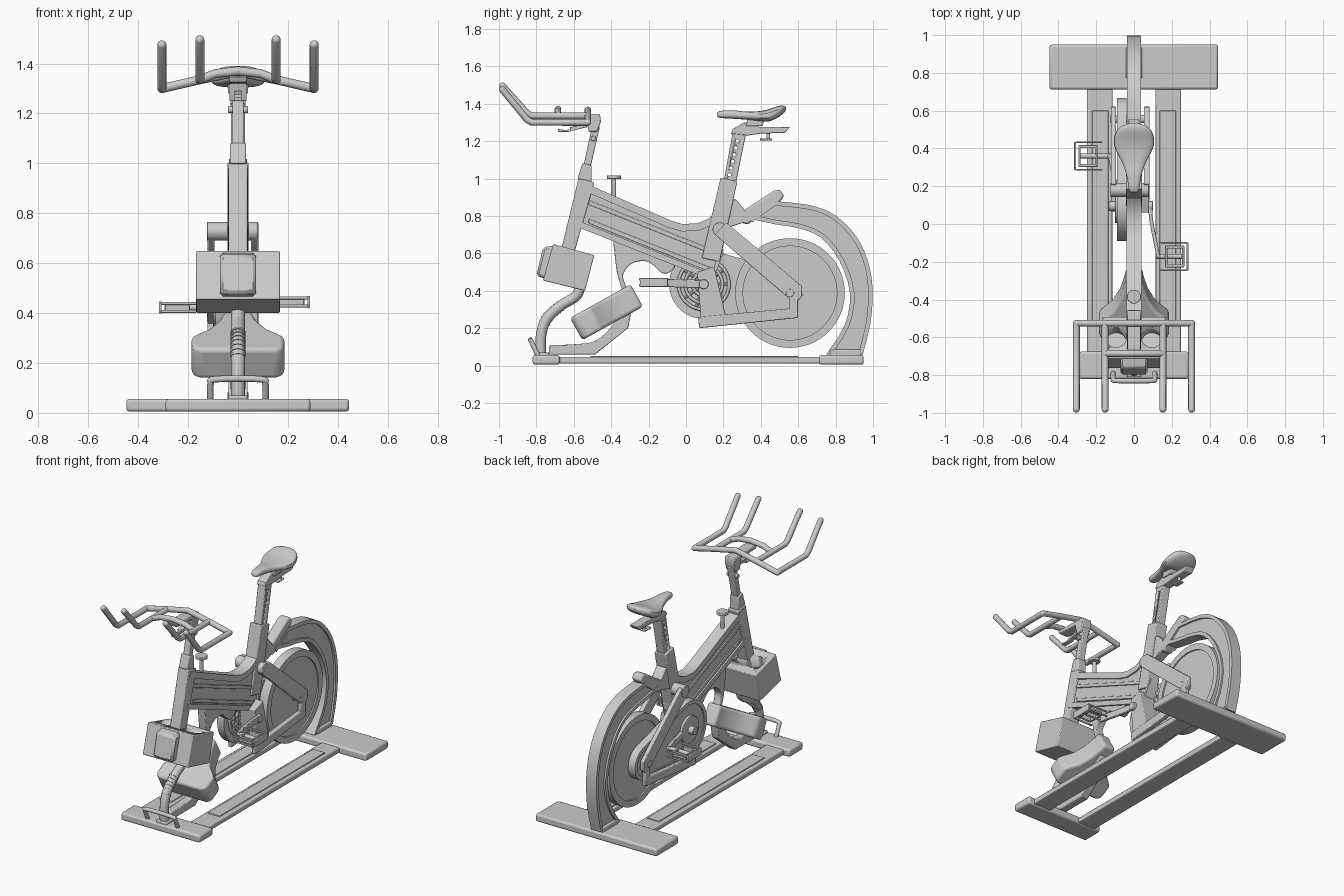
import bpy, bmesh
from math import radians, sin, cos, pi, atan2, acos, hypot, copysign
from mathutils import Vector, Matrix

if "Cube" in bpy.data.objects:
    bpy.data.objects.remove(bpy.data.objects["Cube"])


def finish(name, bm, bevel=0.0, seg=2):
    bmesh.ops.recalc_face_normals(bm, faces=bm.faces)
    me = bpy.data.meshes.new(name)
    bm.to_mesh(me)
    bm.free()
    ob = bpy.data.objects.new(name, me)
    bpy.context.collection.objects.link(ob)
    return shade(ob, bevel, seg)


def shade(ob, bevel=0.0, seg=2):
    bpy.ops.object.select_all(action='DESELECT')
    ob.select_set(True)
    bpy.context.view_layer.objects.active = ob
    bpy.ops.object.shade_smooth_by_angle(angle=radians(35))
    if bevel:
        m = ob.modifiers.new("Bevel", 'BEVEL')
        m.width, m.segments, m.limit_method, m.angle_limit = bevel, seg, 'ANGLE', radians(40)
    return ob


def prism(name, pts, x0, x1, bevel=0.005, seg=2):
    """Side profile (y, z) extruded from x0 to x1."""
    bm = bmesh.new()
    f = bm.faces.new([bm.verts.new((x0, y, z)) for y, z in pts])
    r = bmesh.ops.extrude_face_region(bm, geom=[f])
    bmesh.ops.translate(bm, vec=(x1 - x0, 0, 0), verts=[v for v in r['geom'] if isinstance(v, bmesh.types.BMVert)])
    return finish(name, bm, bevel, seg)


def rim(name, pts, w, x0, x1):
    """Raised strip of width w along the left side of an open (y, z) path."""
    ins = []
    for i, p in enumerate(pts):
        a, b = pts[max(i - 1, 0)], pts[min(i + 1, len(pts) - 1)]
        d = hypot(b[0] - a[0], b[1] - a[1])
        ins.append((p[0] - w * (b[1] - a[1]) / d, p[1] + w * (b[0] - a[0]) / d))
    return prism(name, list(pts) + ins[::-1], x0, x1, 0)


def box(name, x0, x1, y0, y1, z0, z1, bevel=0.006, seg=2):
    return prism(name, [(y0, z0), (y1, z0), (y1, z1), (y0, z1)], x0, x1, bevel, seg)


def cyl(name, a, b, r, n=32, bevel=0.003):
    a, b = Vector(a), Vector(b)
    d = b - a
    bm = bmesh.new()
    M = Matrix.Translation((a + b) / 2) @ d.to_track_quat('Z', 'Y').to_matrix().to_4x4()
    bmesh.ops.create_cone(bm, cap_ends=True, segments=n, radius1=r, radius2=r, depth=d.length, matrix=M)
    return finish(name, bm, bevel)


def smooth(pts, n=4):
    """Catmull-Rom through points of any dimension."""
    P = [pts[0]] + list(pts) + [pts[-1]]
    out = []
    for i in range(1, len(P) - 2):
        for k in range(n):
            t = k / n
            out.append(tuple(.5 * (2 * b + (c - a) * t + (2 * a - 5 * b + 4 * c - d) * t * t + (3 * b - a - 3 * c + d) * t ** 3)
                             for a, b, c, d in zip(*P[i - 1:i + 3])))
    return out + [tuple(pts[-1])]


def tube(name, pts, r, cyclic=False):
    cu = bpy.data.curves.new(name, 'CURVE')
    cu.dimensions, cu.bevel_depth, cu.bevel_resolution, cu.use_fill_caps = '3D', r, 4, True
    sp = cu.splines.new('POLY')
    sp.points.add(len(pts) - 1)
    for p, c in zip(sp.points, pts):
        p.co = (*c, 1)
    sp.use_cyclic_u = cyclic
    ob = bpy.data.objects.new(name, cu)
    bpy.context.collection.objects.link(ob)
    bpy.ops.object.select_all(action='DESELECT')
    ob.select_set(True)
    bpy.context.view_layer.objects.active = ob
    bpy.ops.object.convert(target='MESH')
    return shade(bpy.context.object)


def ball(name, c, r):
    bm = bmesh.new()
    bmesh.ops.create_uvsphere(bm, u_segments=16, v_segments=10, radius=r, matrix=Matrix.Translation(c))
    return finish(name, bm)


def loft(name, rings, bevel=0.0):
    bm = bmesh.new()
    R = [[bm.verts.new(p) for p in ring] for ring in rings]
    for A, B in zip(R, R[1:]):
        for i in range(len(A)):
            bm.faces.new((A[i - 1], A[i], B[i], B[i - 1]))
    bm.faces.new(R[0])
    bm.faces.new(R[-1])
    return finish(name, bm, bevel)


def cut(ob, cutter):
    cutter.hide_render = cutter.hide_viewport = True
    m = ob.modifiers.new("Cut", 'BOOLEAN')
    m.operation, m.object, m.solver = 'DIFFERENCE', cutter, 'EXACT'


def arc(c, r, a0, a1, n):
    return [(c[0] + r * cos(a0 + (a1 - a0) * i / n), c[1] + r * sin(a0 + (a1 - a0) * i / n)) for i in range(n + 1)]


def hull(a, ra, b, rb):
    """Outline of a belt around two circles."""
    t, w = atan2(b[1] - a[1], b[0] - a[0]), acos((ra - rb) / hypot(b[0] - a[0], b[1] - a[1]))
    return arc(a, ra, t + w, t + 2 * pi - w, 24) + arc(b, rb, t - w, t + w, 24)


# Base: two feet joined by two rails
box("rear_foot", -.447, .445, .712, .95, .005, .056, .012)
box("front_foot", -.29, .29, -.82, -.675, .005, .056, .012)
for s in (-1, 1):
    box("floor_rail", s * .115, s * .248, -.69, .73, .012, .046)
    box("rail_strip", s * .135, s * .222, -.51, .6, .04, .052, .003)
U = smooth([(-.11, -.79, .05), (-.11, -.82, .115), (-.09, -.83, .135), (.09, -.83, .135), (.11, -.82, .115), (.11, -.79, .05)])
tube("front_lift_handle", U, .013)

# Rear arch: core web with raised rims
outer = smooth([(.945, .06), (.985, .22), (.998, .38), (.983, .52), (.935, .65), (.86, .75), (.77, .82), (.65, .86), (.47, .88)], 3)
inner = smooth([(.34, .785), (.48, .755), (.6, .735), (.72, .685), (.82, .56), (.876, .39), (.85, .22), (.75, .06)], 3)
prism("rear_arch_core", outer + inner, -.026, .026, 0)
for edge in (outer, inner, [outer[-1], inner[0]]):
    rim("rear_arch_rim", edge, .024, -.038, .038)
box("arch_socket", -.042, .042, .77, .935, .05, .085)
prism("rear_grab_handle", [(.29, .765), (.33, .755), (.5, .875), (.525, .905), (.505, .94), (.47, .935), (.31, .83)], -.035, .035, .01)
prism("arch_bracket", [(.2, .79), (.235, .89), (.265, .89), (.35, .79), (.31, .765), (.2, .73)], -.035, .035)

# Main beam: core, raised border bands and ribs
beam_top = [(-.55, .98), (-.08, .775), (-.02, .757), (.06, .76), (.12, .785), (.165, .83)]
prism("main_beam_core", beam_top + [(.2, .6), (.14, .455), (-.59, .745)], -.029, .029, 0)
rim("beam_top_band", beam_top[::-1], .04, -.04, .04)
rim("beam_bottom_band", [(-.59, .745), (.14, .455), (.19, .57)], .033, -.04, .04)
for z in (.885, .785):
    prism("beam_rib", [(-.52, z), (.13, z - .26), (.13, z - .285), (-.52, z - .025)], -.036, .036, .003)

# Head tube, collar and stem
prism("head_tube", [(-.575, 1.0), (-.49, .98), (-.595, .61), (-.665, .63)], -.038, .038)
prism("head_collar", [(-.58, 1.0), (-.553, 1.083), (-.505, 1.07), (-.505, .98)], -.032, .032)
prism("handlebar_stem", [(-.55, 1.06), (-.5, 1.29), (-.46, 1.28), (-.51, 1.06)], -.023, .023)
prism("stem_clamp", [(-.54, 1.34), (-.46, 1.345), (-.455, 1.305), (-.475, 1.25), (-.52, 1.25)], -.035, .035)
cyl("stem_clamp_pin", (-.04, -.495, 1.215), (.04, -.495, 1.215), .014)
prism("bar_carrier", [(-.7, 1.35), (-.46, 1.345), (-.47, 1.315), (-.69, 1.325)], -.035, .035)
prism("stem_lever", [(-.685, 1.265), (-.62, 1.255), (-.62, 1.275), (-.53, 1.29), (-.53, 1.275), (-.63, 1.25), (-.685, 1.25)], -.015, .015, .003)

# Handlebars: crossbars and four upswept horns
R = .018
tube("rear_crossbar", [(-.305, -.525, 1.3), (-.153, -.525, 1.335), (0, -.525, 1.367), (.153, -.525, 1.335), (.305, -.525, 1.3)], R)
tube("front_crossbar", [(-.153, -.685, 1.335), (-.09, -.685, 1.36), (0, -.685, 1.37), (.09, -.685, 1.36), (.153, -.685, 1.335)], R)
for x, z, top in ((.305, 1.3, 1.475), (.153, 1.335, 1.495)):
    for s in (-1, 1):
        path = [(s * x, -.525, z), (s * x, -.825, z), (s * x, -.85, z + .015), (s * x, -.981, top)]
        tube("handlebar_horn", path, R)
        ball("horn_tip", path[-1], R)
        ball("bar_joint", path[0], R)

# Resistance knob
cyl("knob_shaft", (0, -.385, .86), (0, -.385, 1.0), .012)
cyl("resistance_knob", (0, -.385, .998), (0, -.385, 1.017), .037)

# Seat tube, drilled post and slider
prism("seat_tube", [(.085, .575), (.185, 1.005), (.275, .985), (.18, .555)], -.042, .042)
post = prism("seat_post", [(.195, .95), (.25, 1.25), (.32, 1.235), (.262, .95)], -.028, .028)
for i in range(6):
    c = (.232 + .0086 * i, 1.02 + .036 * i)
    cut(post, cyl("post_hole_cutter", (-.04, *c), (.04, *c), .009, n=12, bevel=0))
prism("seat_slider", [(.24, 1.24), (.25, 1.265), (.31, 1.3), (.39, 1.3), (.39, 1.275), (.555, 1.275), (.53, 1.245), (.4, 1.24), (.33, 1.23)], -.03, .03, .004)
prism("seat_clamp", [(.32, 1.28), (.33, 1.325), (.42, 1.325), (.41, 1.28)], -.04, .04)
cyl("slider_bolt", (0, .44, 1.25), (0, .44, 1.21), .01)
box("slider_lever", -.02, .02, .395, .46, 1.203, 1.215, .004)

# Saddle lofted from rounded sections: y, half width, top, bottom
st = smooth([(.165, .006, 1.342, 1.336), (.178, .026, 1.36, 1.325), (.25, .038, 1.365, 1.32), (.32, .06, 1.358, 1.315), (.39, .096, 1.36, 1.307),
             (.44, .107, 1.37, 1.305), (.49, .094, 1.387, 1.325), (.52, .062, 1.39, 1.348), (.535, .012, 1.38, 1.365)])
q = arc((0, 0), 1, 0, 2 * pi, 24)[:-1]
loft("saddle", [[(w * copysign(abs(c) ** .75, c), y, (a + b) / 2 + (a - b) / 2 * copysign(abs(s) ** .7, s)) for c, s in q] for y, w, a, b in st])

# Flywheel, axle and fork plates
hub, crank = (.556, .388), (.095, .435)
cyl("flywheel_disc", (-.021, *hub), (.021, *hub), .28, 64, 0)
rim("flywheel_rim", arc(hub, .293, 0, 2 * pi, 64)[:-1] + arc(hub, .293, 0, .001, 1)[:1], .042, -.03, .03)
cyl("flywheel_axle", (-.125, *hub), (.083, *hub), .022)
for x0, x1 in ((.052, .082), (-.122, -.095)):
    prism("fork_leg", [(.155, .7), (.215, .765), (.62, .425), (.622, .37), (.598, .345), (.56, .35)], x0, x1)
    prism("fork_lower_bar", [(.065, .26), (.6, .31), (.598, .255), (.07, .2)], x0, x1)
    prism("fork_drop", [(.55, .38), (.6, .38), (.6, .28), (.55, .28)], x0, x1)
cyl("fork_pivot", (-.125, .18, .728), (.078, .18, .728), .038)
prism("crank_bracket", [(.06, .5), (.15, .53), (.215, .26), (.08, .235)], -.045, .08)

# Belt guard, chainring and cranks
guard = hull(crank, .185, hub, .11)
prism("belt_guard", guard, -.084, -.042, 0)
rim("belt_guard_rim", guard + guard[:1], .025, -.091, -.04)
for r in (.06, .1, .135):
    tube("chainring_ring", [(-.034, *p) for p in arc(crank, r, 0, 2 * pi, 40)[:-1]], .009, True)
for p in arc(crank, .135, 0, 2 * pi, 10)[:-1]:
    cyl("chainring_spoke", (-.034, *crank), (-.034, *p), .008, n=8, bevel=0)
cyl("crank_spindle", (-.135, *crank), (.1, *crank), .026)
cyl("guard_cap", (-.1, *crank), (-.08, *crank), .09)
for s, py, pz, dx in ((1, -.172, .445, 0), (-1, .36, .423, .028)):
    arm = smooth([(s * x, crank[0] + (py - crank[0]) * t, crank[1] + (pz - crank[1]) * t) for x, t in ((.085, -.04), (.092, .3), (.115, .75), (.13, 1.03))], 3)
    loft("crank_arm", [[(x + a, y, z + b) for a, b in ((-.01, -.022), (.01, -.022), (.01, .022), (-.01, .022))] for x, y, z in arm], .004)
    # Pedal: axle, platform, and outer cage walls
    cyl("pedal_axle", (s * .115, py, pz), (s * (.26 + dx), py, pz), .013, n=16)
    for y in (-.05, .05):
        box("pedal_side", s * (.165 + dx), s * (.265 + dx), py + y - .008, py + y + .008, pz - .016, pz + .016, .003)
    for x in (.165 + dx, .255 + dx):
        box("pedal_end", s * x, s * (x + .012), py - .055, py + .055, pz - .016, pz + .016, .003)
    for y in (-.074, .074):
        for z in (-.016, .016):
            box("cage_rail", s * (.14 + dx), s * (.28 + dx), py + y - .004, py + y + .004, pz + z - .006, pz + z + .006, .002)
    box("cage_outer_wall", s * (.278 + dx), s * (.289 + dx), py - .075, py + .075, pz - .024, pz + .024, .004)

# Front leg web under the beam
web = smooth([(-.39, .68), (-.37, .5), (-.34, .38), (-.37, .25), (-.47, .14), (-.58, .115), (-.73, .11)], 3) + [(-.735, .06), (-.485, .06)]
web += smooth([(-.31, .2), (-.29, .34), (-.335, .46), (-.325, .51), (-.28, .55), (-.2, .555), (-.12, .49), (-.06, .52)], 3) + [(-.06, .55)]
prism("front_leg_web", web, -.027, .027)

# Flared front cushion, tilted up to the rear
half = [(0, .16), (.025, .185), (.11, .187), (.135, .165), (.18, .115), (.25, .075), (.33, .05), (.37, .045)]
outline = [(w, u - .185) for u, w in half] + [(-w, u - .185) for u, w in half[::-1]]
pad = loft("front_cushion", [[(x, y, z) for x, y in outline] for z in (-.068, .068)], .025)
pad.modifiers["Bevel"].segments = 4
pad.matrix_world = Matrix.Translation((0, -.425, .285)) @ Matrix.Rotation(radians(29), 4, 'X')

# Storage box with two cup wells and a nose
caddy = prism("storage_box", [(-.71, .65), (-.49, .59), (-.54, .4), (-.765, .455)], -.168, .168, .005)
up = Vector((0, .26, .966))
for s in (-1, 1):
    c = Vector((s * .095, -.6, .62))
    cut(caddy, cyl("cup_well_cutter", c - up * .11, c + up * .05, .055, bevel=0))
prism("box_nose", [(-.69, .645), (-.765, .632), (-.8, .48), (-.74, .46)], -.072, .072, .012, 1)

# Curved front tube with flexible ribs
path = smooth([(0, -.56, .45), (0, -.585, .375), (0, -.67, .32), (0, -.745, .25), (0, -.775, .16), (0, -.775, .04)], 5)
tube("front_tube", path, .028)
for p, n in list(zip(path, path[1:]))[10:17]:
    p, n = Vector(p), Vector(n)
    cyl("tube_rib", p, p + (n - p).normalized() * .009, .031, n=24, bevel=0)
box("tube_socket", -.038, .038, -.81, -.735, .05, .07)
